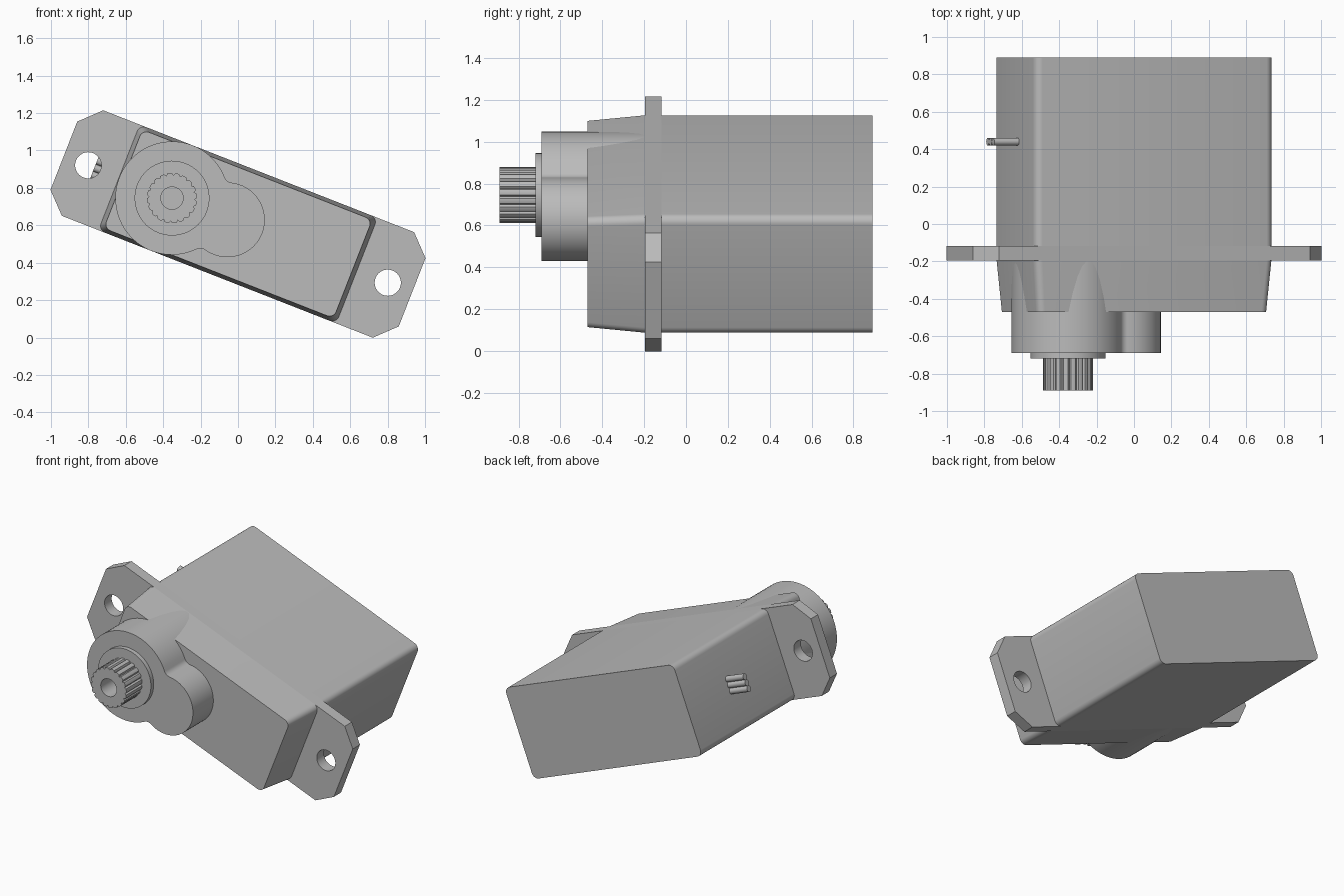
import bpy, bmesh, math
from mathutils import Matrix, Vector

if "Cube" in bpy.data.objects:
    bpy.data.objects.remove(bpy.data.objects["Cube"], do_unlink=True)

grey = bpy.data.materials.new("plain_grey")
grey.use_nodes = True
grey.diffuse_color = (0.5, 0.5, 0.5, 1)
grey.node_tree.nodes["Principled BSDF"].inputs["Base Color"].default_value = (0.5, 0.5, 0.5, 1)

# The whole unit is tilted about the front-back axis
TILT = Matrix.Translation((0, 0, 0.607)) @ Matrix.Rotation(math.radians(21.4), 4, 'Y')
W, H = 0.683, 0.303        # half width and half height of the case
SHAFT = -0.379             # sideways position of the output shaft


def arc(cx, cz, r, a0, a1, n):
    return [(cx + r * math.cos(a0 + (a1 - a0) * i / n),
             cz + r * math.sin(a0 + (a1 - a0) * i / n)) for i in range(n + 1)]


def circle(cx, cz, r, n=48):
    return arc(cx, cz, r, 0, math.tau, n)[:-1]


def rounded_rect(w, h, r):
    pts = []
    for k, (sx, sz) in enumerate([(1, 1), (-1, 1), (-1, -1), (1, -1)]):
        a = k * math.pi / 2
        pts += arc(sx * (w - r), sz * (h - r), r, a, a + math.pi / 2, 6)
    return pts


def finish(name, bm):
    bmesh.ops.recalc_face_normals(bm, faces=bm.faces)
    bm.transform(TILT)
    mesh = bpy.data.meshes.new(name)
    bm.to_mesh(mesh)
    bm.free()
    mesh.materials.append(grey)
    for p in mesh.polygons:
        p.use_smooth = True
    mesh.set_sharp_from_angle(angle=math.radians(30))
    bpy.context.collection.objects.link(bpy.data.objects.new(name, mesh))


def prism(name, loops, y0, y1, taper=(1, 1)):
    """Extrude an outline (plus optional hole loops) from y0 to y1."""
    bm = bmesh.new()
    edges = []
    for loop in loops:
        vs = [bm.verts.new((x, y0, z)) for x, z in loop]
        edges += [bm.edges.new((vs[i - 1], vs[i])) for i in range(len(vs))]
    if len(loops) == 1:
        bm.faces.new(vs)
    else:
        bmesh.ops.triangle_fill(bm, edges=edges, use_beauty=True, normal=Vector((0, -1, 0)))
    ext = bmesh.ops.extrude_face_region(bm, geom=bm.faces[:])
    for v in ext["geom"]:
        if isinstance(v, bmesh.types.BMVert):
            v.co = (v.co.x * taper[0], y1, v.co.z * taper[1])
    finish(name, bm)


# Case: back cap, middle shell, tapered front shell
outline = rounded_rect(W, H, 0.04)
prism("back_cap", [outline], 0.41, 0.89)
prism("middle_case", [outline], -0.118, 0.41)
prism("front_case", [outline], -0.195, -0.47, (0.966, 0.934))

# Mounting flange with chamfered corners and two screw holes
c = 0.107
flange = [(1, H - c), (1 - c, H), (c - 1, H), (-1, H - c),
          (-1, c - H), (c - 1, -H), (1 - c, -H), (1, c - H)]
prism("mounting_flange", [flange, circle(-0.86, 0, 0.07), circle(0.86, 0, 0.07)], -0.195, -0.118)

# Gear housing: two round lobes joined by small fillets
R, r, f, d = H, 0.2, 0.045, 0.318
fx = (d * d + (R + f) ** 2 - (r + f) ** 2) / (2 * d)
fz = math.sqrt((R + f) ** 2 - fx * fx)
big = math.atan2(fz, fx)
small = math.atan2(fz, fx - d)
housing = arc(SHAFT, 0, R, big, math.tau - big, 56)
housing += arc(SHAFT + fx, -fz, f, math.pi - big, math.pi - small, 8)[1:-1]
housing += arc(SHAFT + d, 0, r, -small, small, 36)
housing += arc(SHAFT + fx, fz, f, math.pi + small, math.pi + big, 8)[1:-1]
prism("gear_housing", [housing], -0.69, -0.2)

# Output shaft: collar and hollow toothed spline
prism("shaft_collar", [circle(SHAFT, 0, 0.2, 64)], -0.72, -0.69)
teeth = 20
spline = []
for i in range(teeth):
    for part, rad in [(0, 0.122), (0.2, 0.133), (0.5, 0.135), (0.8, 0.133)]:
        a = math.tau * (i + part) / teeth
        spline.append((SHAFT + rad * math.cos(a), rad * math.sin(a)))
prism("output_spline", [spline, circle(SHAFT, 0, 0.06, 32)], -0.89, -0.72)

# Three wire stubs leaving the side of the case
for i, name in enumerate(["lower_wire", "middle_wire", "upper_wire"]):
    bm = bmesh.new()
    place = Matrix.Translation((-0.74, 0.44, (i - 1) * 0.04)) @ Matrix.Rotation(math.pi / 2, 4, 'Y')
    bmesh.ops.create_cone(bm, cap_ends=True, segments=20, radius1=0.02, radius2=0.02,
                          depth=0.17, matrix=place)
    finish(name, bm)
